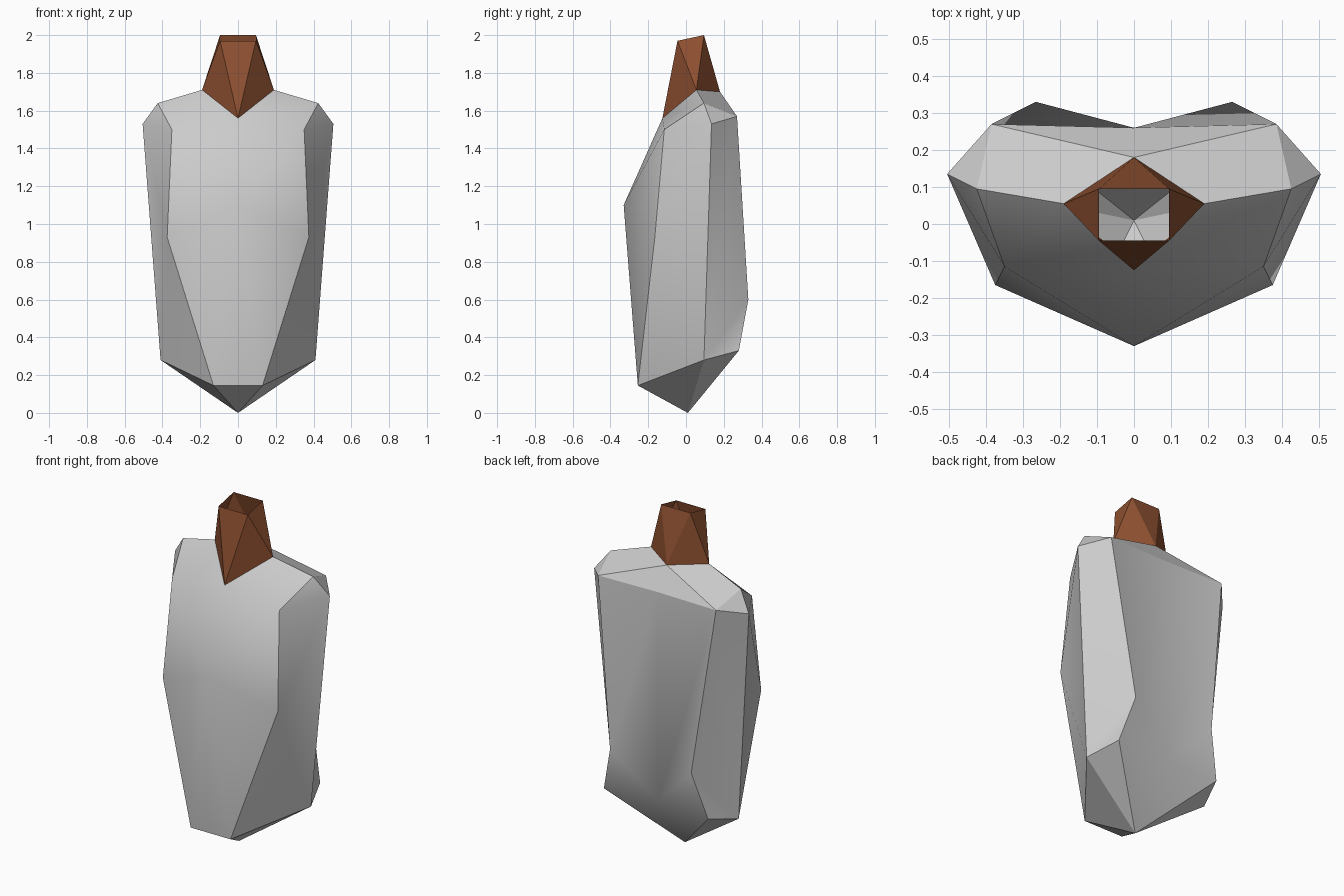
import bpy, bmesh, math

if "Cube" in bpy.data.objects:
    bpy.data.objects.remove(bpy.data.objects["Cube"])


def material(name, rgb):
    m = bpy.data.materials.new(name)
    m.diffuse_color = (*rgb, 1)
    m.use_nodes = True
    m.node_tree.nodes["Principled BSDF"].inputs["Base Color"].default_value = m.diffuse_color
    return m


def mirrored_shell(name, points, faces, mat, smooth_angle=None):
    """Build the +x half from named points, mirror it and weld the centre line."""
    bm = bmesh.new()
    for s in (1, -1):
        v = {k: bm.verts.new((s * x, y, z)) for k, (x, y, z) in points.items()}
        for f in faces:
            bm.faces.new([v[k] for k in (f.split() if s > 0 else f.split()[::-1])])
    bmesh.ops.remove_doubles(bm, verts=bm.verts, dist=0.001)
    bmesh.ops.recalc_face_normals(bm, faces=bm.faces)
    # open shell: make sure the normals point outward
    if bm.calc_volume(signed=True) < 0:
        bmesh.ops.reverse_faces(bm, faces=bm.faces)
    me = bpy.data.meshes.new(name)
    bm.to_mesh(me)
    bm.free()
    me.materials.append(mat)
    ob = bpy.data.objects.new(name, me)
    bpy.context.collection.objects.link(ob)
    if smooth_angle:
        bpy.ops.object.select_all(action='DESELECT')
        ob.select_set(True)
        bpy.context.view_layer.objects.active = ob
        bpy.ops.object.shade_smooth_by_angle(angle=smooth_angle)
    return ob


grey = material("light grey", (0.6, 0.6, 0.6))
brown = material("brown", (0.27, 0.08, 0.03))

# Collar ring shared by torso and neck
collar = {
    "collar_f": (0, -0.125, 1.56),
    "collar_s": (0.19, 0.055, 1.71),
    "collar_b": (0, 0.18, 1.70),
}

# Torso
torso = {
    **collar,
    "tip": (0, 0.01, 0), "groin": (0, -0.255, 0.145), "thigh": (0.13, -0.255, 0.145),
    "hip": (0.41, 0.095, 0.28), "seat": (0.34, 0.28, 0.33), "loin": (0.265, 0.33, 0.60),
    "spine_low": (0, 0.26, 0.34), "spine_top": (0, 0.26, 1.57),
    "blade": (0.385, 0.27, 1.57), "arm": (0.505, 0.135, 1.53),
    "shoulder": (0.425, 0.095, 1.64), "armpit": (0.35, -0.115, 1.50),
    "rib": (0.375, -0.165, 0.93), "chest": (0, -0.33, 1.10),
}
torso_faces = [
    # front
    "collar_f collar_s shoulder armpit", "collar_f armpit chest", "chest armpit rib",
    "chest rib thigh", "chest thigh groin",
    # side
    "armpit shoulder arm", "armpit arm rib", "rib arm hip", "rib hip thigh",
    "arm blade hip", "blade loin hip", "loin seat hip",
    # shoulder top
    "shoulder blade arm", "collar_s collar_b blade shoulder", "collar_b spine_top blade",
    # back
    "spine_top spine_low loin blade", "spine_low seat loin", "spine_low tip seat",
    # underside
    "tip hip seat", "tip thigh hip", "tip groin thigh",
]
mirrored_shell("torso", torso, torso_faces, grey, math.radians(30))

# Neck: open twisted tube from a diamond base to a square rim
neck = {
    **collar,
    "rim_f": (0.095, -0.045, 1.97), "rim_b": (0.095, 0.095, 2.0),
    "mid_f": (0, -0.045, 1.97), "mid_b": (0, 0.095, 2.0),
}
neck_faces = [
    "collar_f rim_f mid_f", "collar_f collar_s rim_f", "collar_s rim_b rim_f",
    "collar_s collar_b rim_b", "collar_b mid_b rim_b",
]
mirrored_shell("neck", neck, neck_faces, brown)
